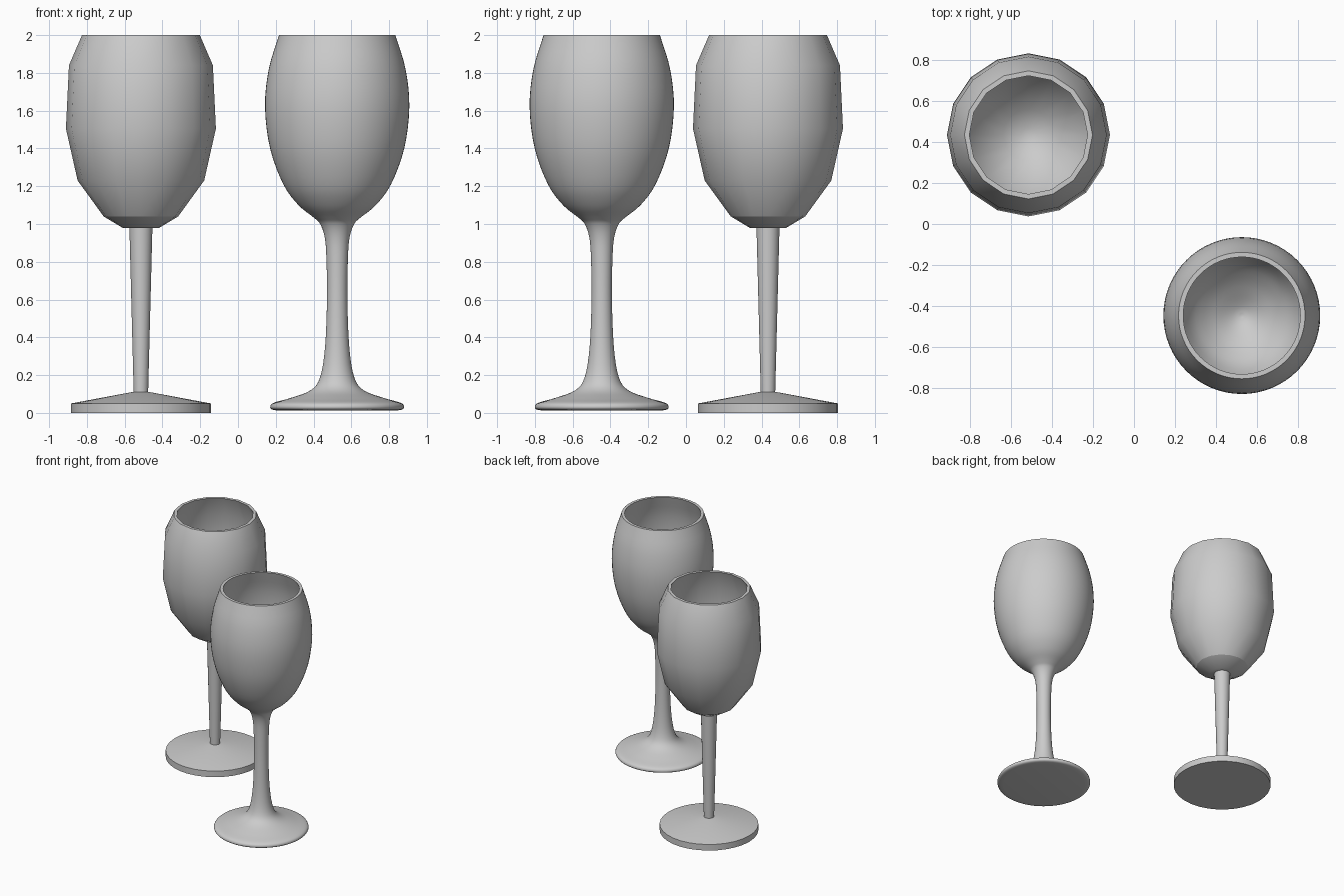
import bpy, bmesh, math
from mathutils import Vector

if "Cube" in bpy.data.objects:
    bpy.data.objects.remove(bpy.data.objects["Cube"])


def lathe(name, profile, sides, loc, angle=40, crease_z=None):
    """Revolve (radius, z) points around z; radius 0 makes a pole."""
    bm = bmesh.new()
    rings = []
    for r, z in profile:
        if r == 0:
            rings.append([bm.verts.new((0, 0, z))] * sides)
        else:
            rings.append([bm.verts.new((r * math.cos(i * math.tau / sides),
                                        r * math.sin(i * math.tau / sides), z))
                          for i in range(sides)])
    for a, b in zip(rings, rings[1:]):
        for i in range(sides):
            j = (i + 1) % sides
            quad = list(dict.fromkeys((a[i], a[j], b[j], b[i])))
            bm.faces.new(quad)
    bmesh.ops.recalc_face_normals(bm, faces=bm.faces)
    for f in bm.faces:
        f.smooth = True
    for e in bm.edges:
        on_crease = crease_z is not None and all(abs(v.co.z - crease_z) < 1e-4 for v in e.verts)
        if on_crease or e.calc_face_angle(0) > math.radians(angle):
            e.smooth = False
    mesh = bpy.data.meshes.new(name)
    bm.to_mesh(mesh)
    bm.free()
    obj = bpy.data.objects.new(name, mesh)
    obj.location = loc
    bpy.context.collection.objects.link(obj)
    return obj


def smooth_path(points, steps=4):
    """Catmull-Rom curve through the profile points."""
    p = [Vector(q) for q in points]
    p = [2 * p[0] - p[1]] + p + [2 * p[-1] - p[-2]]
    out = []
    for a, b, c, d in zip(p, p[1:], p[2:], p[3:]):
        for k in range(steps):
            t = k / steps
            q = 0.5 * (2 * b + (c - a) * t + (2 * a - 5 * b + 4 * c - d) * t * t
                       + (3 * b - a - 3 * c + d) * t ** 3)
            out.append((max(q.x, 0), q.y))
    return out + [tuple(points[-1])]


# Faceted glass: bowl, stem and foot
A = (-0.514, 0.434, 0)
lathe("faceted_bowl", [
    (0, 0.98), (0.097, 0.98), (0.197, 1.04), (0.335, 1.23), (0.397, 1.505),
    (0.381, 1.84), (0.312, 2.0), (0.288, 2.0), (0.355, 1.83), (0.37, 1.505),
    (0.30, 1.24), (0.125, 1.07), (0.035, 1.03), (0, 1.03)], 16, A, crease_z=1.04)
lathe("faceted_stem", [(0, 0.10), (0.038, 0.10), (0.061, 0.985), (0, 0.985)], 32, A)
lathe("faceted_foot", [(0, 0), (0.37, 0), (0.37, 0.05), (0.037, 0.112), (0, 0.112)], 32, A)

# Smooth glass: one continuous turned shape
B = (0.525, -0.446, 0)
outside = smooth_path([
    (0.31, 0.012), (0.345, 0.018), (0.354, 0.034), (0.335, 0.054), (0.25, 0.078),
    (0.14, 0.12), (0.09, 0.19), (0.064, 0.35), (0.054, 0.6), (0.057, 0.82),
    (0.066, 0.93), (0.09, 1.0), (0.125, 1.035), (0.205, 1.10), (0.285, 1.21),
    (0.355, 1.40), (0.382, 1.62), (0.362, 1.82), (0.308, 2.0)])
inside = smooth_path([
    (0.285, 2.0), (0.338, 1.82), (0.357, 1.62), (0.331, 1.40), (0.262, 1.22),
    (0.185, 1.125), (0.10, 1.06), (0.04, 1.025), (0, 1.015)])
lathe("smooth_glass", [(0, 0.02)] + outside + inside, 64, B)
